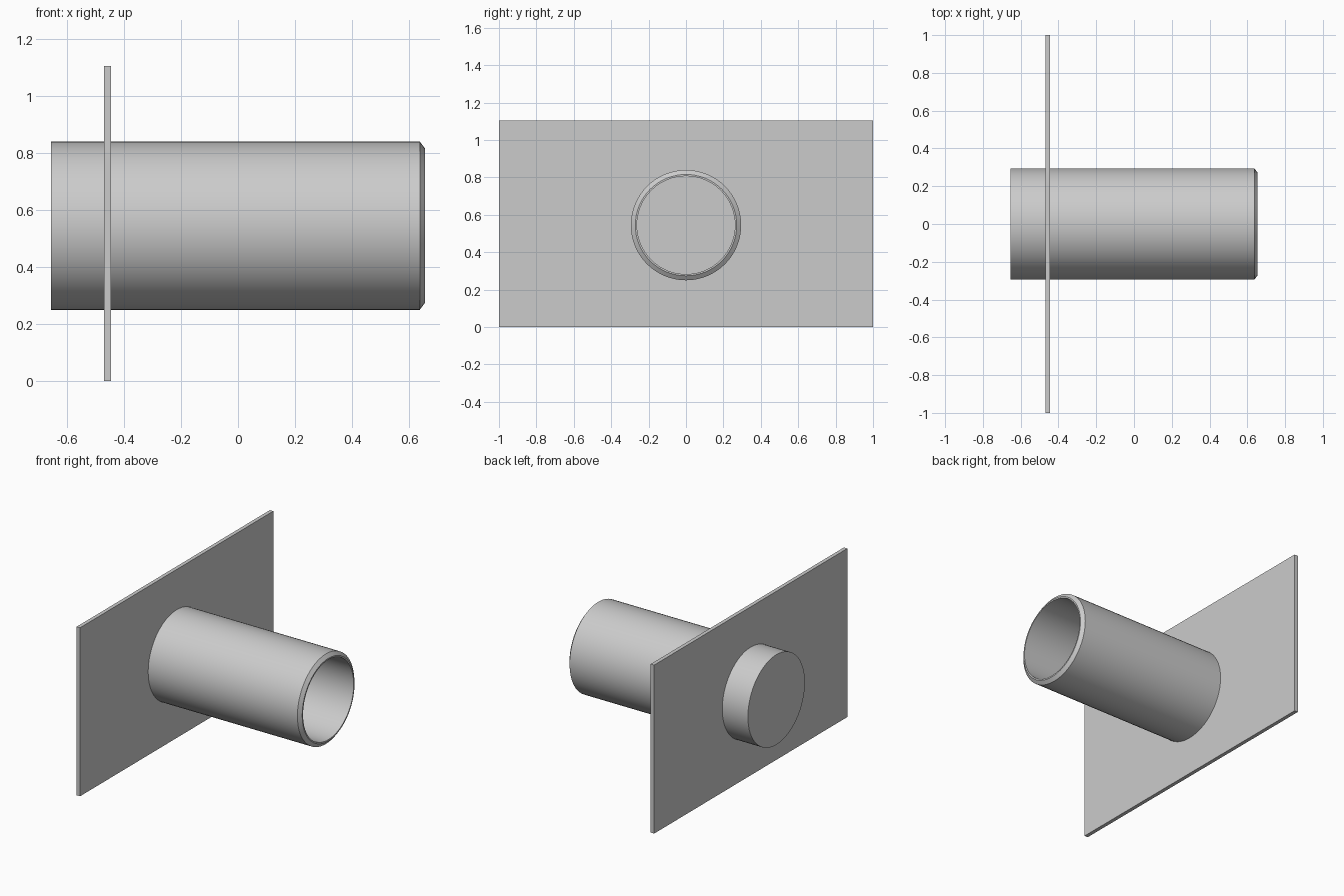
import bpy, bmesh
from math import cos, sin, tau, radians

if "Cube" in bpy.data.objects:
    bpy.data.objects.remove(bpy.data.objects["Cube"])

SEGMENTS = 64
AXIS_Z = 0.545


def add_object(name, bm):
    bmesh.ops.recalc_face_normals(bm, faces=bm.faces)
    mesh = bpy.data.meshes.new(name)
    bm.to_mesh(mesh)
    bm.free()
    obj = bpy.data.objects.new(name, mesh)
    bpy.context.collection.objects.link(obj)
    return obj


def lathe_x(name, profile):
    """Revolve (x, radius) points around the x axis and cap both ends."""
    bm = bmesh.new()
    rings = [[bm.verts.new((x, r * cos(tau * i / SEGMENTS), AXIS_Z + r * sin(tau * i / SEGMENTS)))
              for i in range(SEGMENTS)] for x, r in profile]
    for a, b in zip(rings, rings[1:]):
        for i in range(SEGMENTS):
            j = (i + 1) % SEGMENTS
            bm.faces.new((a[i], a[j], b[j], b[i]))
    bm.faces.new(rings[0])
    bm.faces.new(rings[-1])
    return add_object(name, bm)


# Tube: closed back, chamfered front rim, deep bore
tube = lathe_x("tube", [(-0.655, 0.295), (0.637, 0.295), (0.655, 0.271),
                        (0.655, 0.262), (-0.62, 0.262)])
bpy.context.view_layer.objects.active = tube
tube.select_set(True)
bpy.ops.object.shade_smooth_by_angle(angle=radians(30))

# Upright mounting plate, crossing the tube near its back end
bm = bmesh.new()
bmesh.ops.create_cube(bm, size=1)
bmesh.ops.scale(bm, vec=(0.025, 2.0, 1.104), verts=bm.verts)
bmesh.ops.translate(bm, vec=(-0.457, 0, 0.552), verts=bm.verts)
add_object("mounting_plate", bm)
